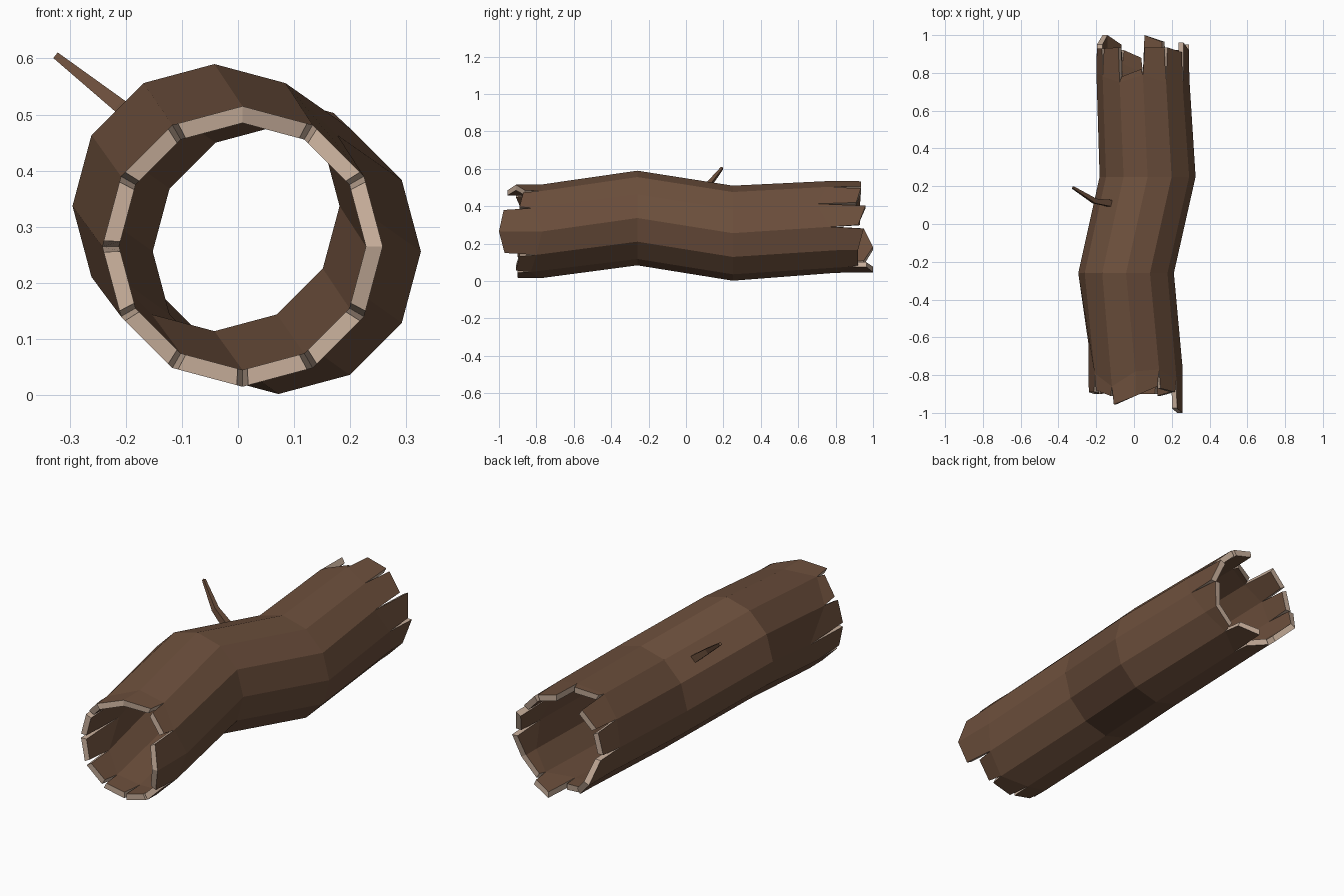
import bpy, bmesh
from math import cos, sin, radians
from mathutils import Vector

if "Cube" in bpy.data.objects:
    bpy.data.objects.remove(bpy.data.objects["Cube"])

N = 12
R_OUT, R_IN = 0.252, 0.222


def material(name, rgb):
    m = bpy.data.materials.new(name)
    m.diffuse_color = (*rgb, 1)
    m.use_nodes = True
    m.node_tree.nodes["Principled BSDF"].inputs["Base Color"].default_value = m.diffuse_color
    return m


bark = material("bark", (0.15, 0.078, 0.045))
wood = material("bare_wood", (0.58, 0.43, 0.33))


def make_object(name, bm, mats):
    bmesh.ops.remove_doubles(bm, verts=bm.verts, dist=1e-4)
    bmesh.ops.recalc_face_normals(bm, faces=bm.faces)
    me = bpy.data.meshes.new(name)
    bm.to_mesh(me)
    bm.free()
    for m in mats:
        me.materials.append(m)
    ob = bpy.data.objects.new(name, me)
    bpy.context.collection.objects.link(ob)
    return ob


def on_ring(c, r, k, y):
    a = radians(30 * k)
    return Vector((c[0] + r * cos(a), y, c[1] + r * sin(a)))


# Splintered ends: crack depth per corner, the two tip lengths of each stave,
# and the corners where neighbouring staves stay joined
ends = [
    dict(side=-1, c=(0.008, 0.265), r=0.25,
         notch=[.77, .82, .77, .78, .86, .79, .63, .75, .80, .78, .83, .80],
         tips=[(1.0, .975), (.89, .87), (.86, .91), (.91, .955), (.91, .88), (.89, .89),
               (.89, .90), (.90, .89), (.90, .89), (.90, .90), (.91, .89), (.97, 1.0)],
         joined={0, 3}),
    dict(side=1, c=(0.047, 0.290), r=0.246,
         notch=[.77, .70, .75, .79, .75, .78, .80, .80, .85, .80, .88, .84],
         tips=[(.92, .96), (.91, .935), (.935, .935), (.82, .78), (.935, .93), (.93, .93),
               (.95, 1.0), (1.0, .95), (.92, .88), (1.0, .965), (.92, .92), (.92, .95)],
         joined={7, 11}),
]

# Hollow log: crooked tube with outer and inner skins
bm = bmesh.new()


def ring(c, r, ys):
    return [bm.verts.new(on_ring(c, r, k, ys[k])) for k in range(N)]


skins = []
for thick in (0, R_OUT - R_IN):
    skins.append([
        ring(ends[0]["c"], ends[0]["r"] - thick, [-y for y in ends[0]["notch"]]),
        ring((-0.042, 0.337), R_OUT + 0.001 - thick, [-0.26] * N),
        ring((0.072, 0.256), R_OUT + 0.002 - thick, [0.25] * N),
        ring(ends[1]["c"], ends[1]["r"] - thick, ends[1]["notch"]),
    ])
for skin in skins:
    for a, b in zip(skin, skin[1:]):
        for k in range(N):
            j = (k + 1) % N
            bm.faces.new((a[k], a[j], b[j], b[k]))

# Staves of both broken ends
for e, idx in zip(ends, (0, 3)):
    outer, inner = skins[0][idx], skins[1][idx]
    for k in range(N):
        j = (k + 1) % N
        tips = []
        for base in (outer, inner):
            p, q = base[k].co.copy(), base[j].co.copy()
            d = q - p
            d.y = 0
            fp = 0 if k in e["joined"] else 0.08
            fq = 0 if j in e["joined"] else 0.08
            p, q = p + d * fp, q - d * fq
            p.y, q.y = e["side"] * e["tips"][k][0], e["side"] * e["tips"][k][1]
            tips.append((bm.verts.new(p), bm.verts.new(q)))
            bm.faces.new((base[k], base[j], tips[-1][1], tips[-1][0]))
        (po, qo), (pi, qi) = tips
        rim = [(po, qo, qi, pi)]
        if k not in e["joined"]:
            rim.append((outer[k], po, pi, inner[k]))
        if j not in e["joined"]:
            rim.append((outer[j], qo, qi, inner[j]))
        for f in rim:
            bm.faces.new(f).material_index = 1
make_object("hollow_log", bm, [bark, wood])

# Bent twig on the upper left
bm = bmesh.new()
path = [Vector(p) for p in ((-0.115, 0.108, 0.44), (-0.21, 0.122, 0.515), (-0.323, 0.193, 0.604))]
radii = (0.026, 0.018, 0.009)
loops = []
for i, (p, r) in enumerate(zip(path, radii)):
    t = (path[min(i + 1, 2)] - path[max(i - 1, 0)]).normalized()
    u = t.cross(Vector((0, 1, 0))).normalized()
    v = t.cross(u)
    loops.append([bm.verts.new(p + r * (cos(radians(45 + 90 * k)) * u + sin(radians(45 + 90 * k)) * v))
                  for k in range(4)])
for a, b in zip(loops, loops[1:]):
    for k in range(4):
        j = (k + 1) % 4
        bm.faces.new((a[k], a[j], b[j], b[k]))
bm.faces.new(loops[0])
bm.faces.new(loops[-1])
make_object("twig", bm, [bark])
